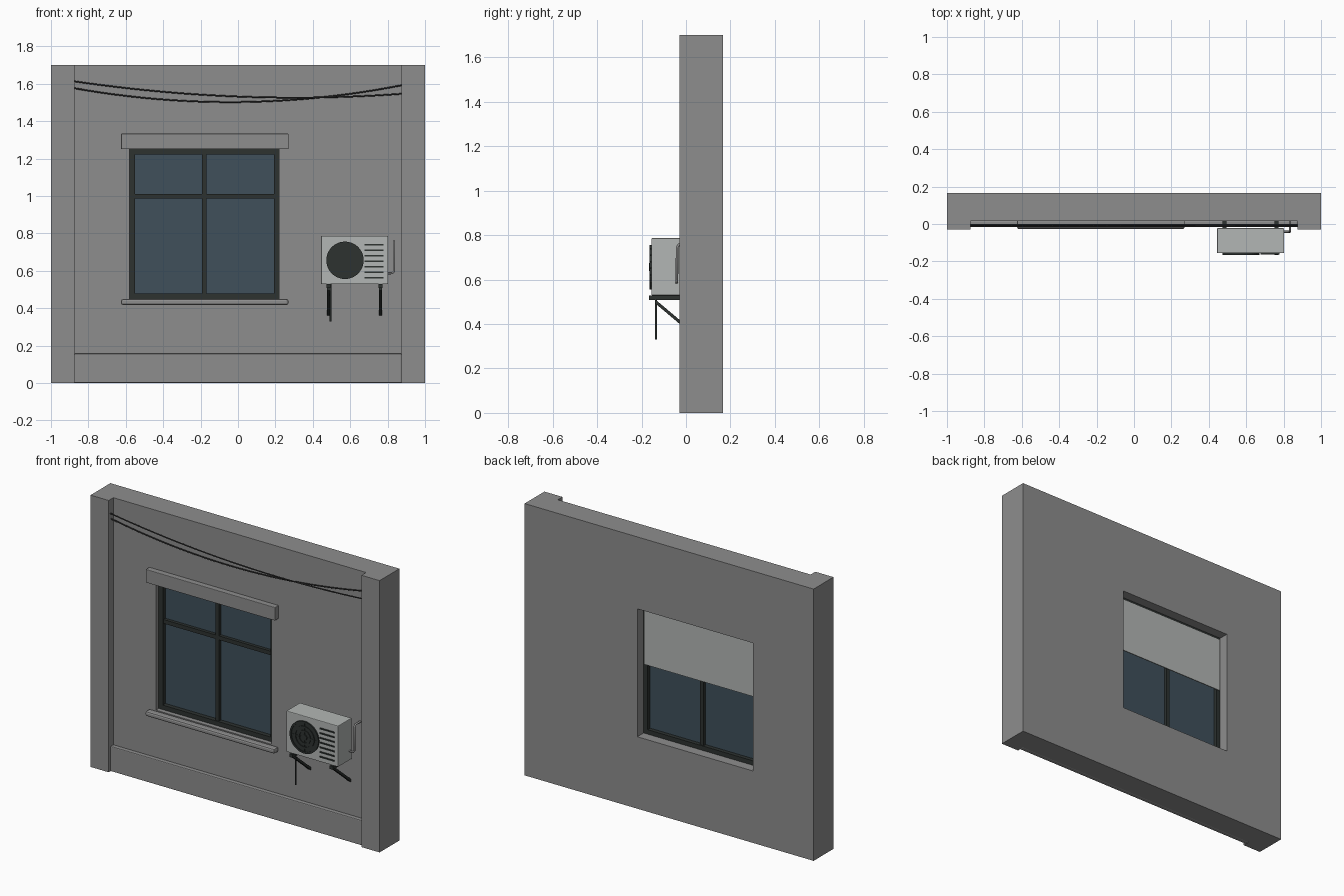
import bpy, bmesh, math
from mathutils import Vector

cube = bpy.data.objects.get("Cube")
if cube:
    bpy.data.objects.remove(cube, do_unlink=True)


def material(name, r, g, b):
    m = bpy.data.materials.new(name)
    m.use_nodes = True
    m.diffuse_color = (r, g, b, 1)
    m.node_tree.nodes["Principled BSDF"].inputs["Base Color"].default_value = (r, g, b, 1)
    return m


CONCRETE = material("concrete grey", 0.27, 0.27, 0.27)
DARK = material("dark painted metal", 0.026, 0.032, 0.03)
GLASS = material("blue grey glass", 0.05, 0.08, 0.105)
PALE = material("pale casing", 0.45, 0.47, 0.46)
CABLE = material("cable black", 0.04, 0.04, 0.04)


def finish(name, bm, mat):
    bmesh.ops.recalc_face_normals(bm, faces=bm.faces)
    mesh = bpy.data.meshes.new(name)
    bm.to_mesh(mesh)
    bm.free()
    mesh.materials.append(mat)
    obj = bpy.data.objects.new(name, mesh)
    bpy.context.collection.objects.link(obj)
    return obj


def box(name, x, y, z, mat, bevel=0):
    """Box from (min, max) ranges on each axis."""
    bm = bmesh.new()
    bmesh.ops.create_cube(bm, size=1)
    for v in bm.verts:
        v.co = [r[0] if c < 0 else r[1] for c, r in zip(v.co, (x, y, z))]
    obj = finish(name, bm, mat)
    if bevel:
        mod = obj.modifiers.new("soft edges", "BEVEL")
        mod.width, mod.segments = bevel, 2
    return obj


def tube(name, points, radius, mat):
    """Round tube along a path."""
    curve = bpy.data.curves.new(name, "CURVE")
    curve.dimensions = "3D"
    curve.bevel_depth, curve.bevel_resolution = radius, 2
    curve.use_fill_caps = True
    spline = curve.splines.new("POLY")
    spline.points.add(len(points) - 1)
    for p, co in zip(spline.points, points):
        p.co = (*co, 1)
    curve.materials.append(mat)
    obj = bpy.data.objects.new(name, curve)
    bpy.context.collection.objects.link(obj)
    return obj


def ring(name, center, inner, outer, y, mat, sides=40):
    """Flat ring or disc facing the front, with depth range y."""
    bm = bmesh.new()
    loops = []
    for r, yy in ((inner, y[1]), (inner, y[0]), (outer, y[0]), (outer, y[1])):
        loops.append([bm.verts.new((center[0] + r * math.cos(a), yy, center[1] + r * math.sin(a)))
                      for a in (math.tau * i / sides for i in range(sides))])
    for k in range(4):
        a, b = loops[k], loops[(k + 1) % 4]
        for i in range(sides):
            j = (i + 1) % sides
            bm.faces.new((a[i], a[j], b[j], b[i]))
    return finish(name, bm, mat)


# Main levels
FRONT, BACK = 0.017, 0.167
WX, WZ = (-0.58, 0.22), (0.45, 1.25)

# Wall slab with the window opening
bm = bmesh.new()
grid = [[bm.verts.new((x, FRONT, z)) for z in (0, *WZ, 1.7)] for x in (-1, *WX, 1)]
for i in range(3):
    for j in range(3):
        if (i, j) != (1, 1):
            bm.faces.new((grid[i][j], grid[i + 1][j], grid[i + 1][j + 1], grid[i][j + 1]))
out = bmesh.ops.extrude_face_region(bm, geom=bm.faces[:])
for v in out["geom"]:
    if isinstance(v, bmesh.types.BMVert):
        v.co.y = BACK
finish("wall", bm, CONCRETE)

# Pilasters, plinth, lintel and sill
for side, x in (("right", (-1, -0.875)), ("left", (0.875, 1))):
    box(side + "_pilaster", x, (-0.029, FRONT), (0, 1.7), CONCRETE)
box("plinth", (-0.875, 0.875), (-0.012, FRONT), (0, 0.157), CONCRETE, 0.005)
box("lintel", (-0.625, 0.27), (-0.02, FRONT), (1.25, 1.333), CONCRETE, 0.003)
box("window_sill", (-0.625, 0.27), (-0.027, FRONT), (0.417, 0.448), CONCRETE, 0.01)

# Window frame, bars, glass and blind
FY, W = (0.045, 0.105), 0.028
for side, x in (("right", (WX[0], WX[0] + W)), ("left", (WX[1] - W, WX[1]))):
    box(side + "_window_stile", x, FY, WZ, DARK)
for side, z in (("bottom", (WZ[0], WZ[0] + W)), ("top", (WZ[1] - W, WZ[1]))):
    box(side + "_window_rail", (WX[0] + W, WX[1] - W), FY, z, DARK)
box("window_mullion", (-0.192, -0.168), (0.05, 0.1), (WZ[0] + W, WZ[1] - W), DARK)
box("window_transom", (WX[0] + W, WX[1] - W), (0.052, 0.098), (0.986, 1.011), DARK)
box("window_glass", (WX[0] + 0.01, WX[1] - 0.01), (0.072, 0.08), (0.46, 1.24), GLASS)
box("roller_blind", (WX[0] + 0.01, WX[1] - 0.01), (0.107, 0.113), (0.885, 1.235), PALE)

# Sagging cables between the pilasters
for name, y, z0, z1, sag in (("upper_cable", -0.012, 1.613, 1.546, 0.048),
                             ("lower_cable", -0.004, 1.576, 1.592, 0.082)):
    path = []
    for i in range(25):
        t = i / 24
        path.append((-0.876 + 1.752 * t, y, z0 + (z1 - z0) * t - 4 * sag * t * (1 - t)))
    tube(name, path, 0.004, CABLE)

# Air conditioner casing
box("cooler_casing", (0.444, 0.802), (-0.156, -0.022), (0.529, 0.786), PALE, 0.004)

# Fan grille: backing disc, guard rings and cross bars
FAN = (0.572, 0.656)
ring("fan_disc", FAN, 0.001, 0.1, (-0.16, -0.155), DARK)
for n, r in enumerate((0.096, 0.066, 0.04)):
    ring(f"fan_guard_ring_{n + 1}", FAN, r - 0.007, r + 0.004, (-0.165, -0.159), DARK)
ring("fan_hub", FAN, 0.001, 0.018, (-0.166, -0.159), DARK)
box("fan_upright_bar", (0.569, 0.575), (-0.163, -0.159), (0.562, 0.75), DARK)
box("fan_cross_bar", (0.478, 0.666), (-0.163, -0.159), (0.653, 0.659), DARK)

# Vent slats beside the fan
for n in range(7):
    z = 0.562 + n * 0.0295
    box(f"vent_slat_{n + 1}", (0.677, 0.778), (-0.162, -0.155), (z - 0.004, z + 0.004), DARK)

# Wall brackets: arm and diagonal strut, with the strut's section swept along x
for side, x in (("right", 0.484), ("left", 0.762)):
    box(side + "_bracket_arm", (x - 0.011, x + 0.011), (-0.166, FRONT), (0.508, 0.529), DARK)
    bm = bmesh.new()
    a, b = Vector((x - 0.009, -0.14, 0.512)), Vector((x - 0.009, FRONT, 0.38))
    drop = Vector((0, 0, -0.018))
    face = bm.faces.new([bm.verts.new(p) for p in (a, b, b + drop, a + drop)])
    out = bmesh.ops.extrude_face_region(bm, geom=[face])
    for v in out["geom"]:
        if isinstance(v, bmesh.types.BMVert):
            v.co.x += 0.018
    finish(side + "_bracket_strut", bm, DARK)

# Drain hose and refrigerant pipe
tube("drain_hose", [(0.495, -0.135, 0.53), (0.495, -0.135, 0.33)], 0.005, DARK)
tube("refrigerant_pipe", [(0.795, -0.042, 0.587), (0.825, -0.042, 0.587), (0.834, -0.041, 0.596),
                          (0.834, -0.04, 0.745), (0.834, -0.032, 0.757), (0.834, 0.02, 0.757)],
     0.006, CONCRETE)
